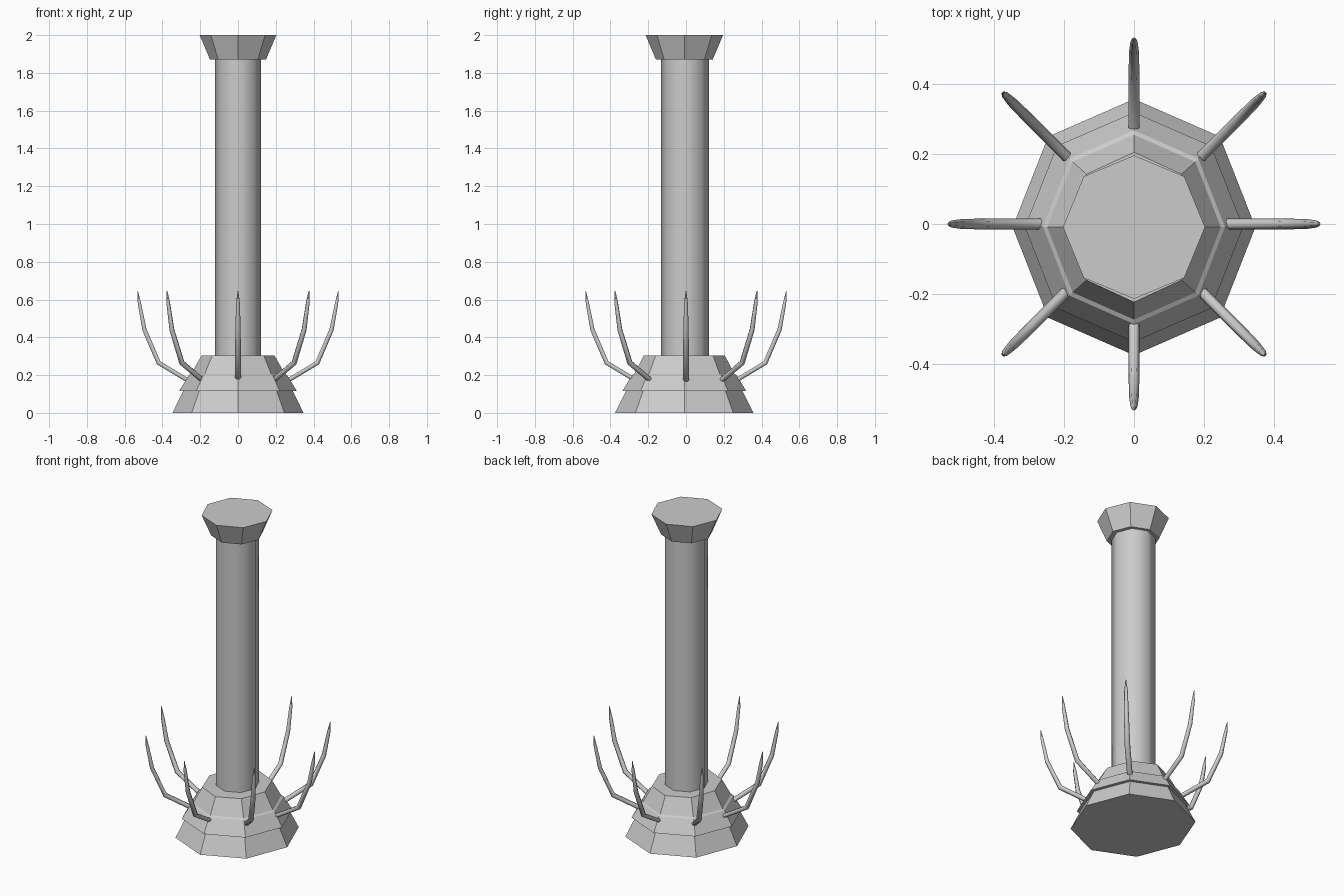
import bpy, bmesh
from math import cos, sin, pi
from mathutils import Vector, Matrix

if "Cube" in bpy.data.objects:
    bpy.data.objects.remove(bpy.data.objects["Cube"])


def make_object(name, bm):
    bmesh.ops.recalc_face_normals(bm, faces=bm.faces)
    mesh = bpy.data.meshes.new(name)
    bm.to_mesh(mesh)
    bm.free()
    ob = bpy.data.objects.new(name, mesh)
    bpy.context.collection.objects.link(ob)
    return ob


def skin(bm, rings):
    # Bridge successive vertex rings and cap both ends
    loops = [[bm.verts.new(p) for p in r] for r in rings]
    n = len(loops[0])
    for a, b in zip(loops, loops[1:]):
        for i in range(n):
            j = (i + 1) % n
            bm.faces.new((a[i], a[j], b[j], b[i]))
    bm.faces.new(loops[0][::-1])
    bm.faces.new(loops[-1])


def octagon_stack(name, profile, cy=-0.009):
    # profile rows: x radius, y radius, height
    bm = bmesh.new()
    skin(bm, [[(rx * cos(k * pi / 4), cy + ry * sin(k * pi / 4), z) for k in range(8)]
              for rx, ry, z in profile])
    return make_object(name, bm)


# Stepped octagonal foot
octagon_stack("base", [(0.347, 0.366, 0), (0.29, 0.309, 0.115), (0.312, 0.328, 0.115),
                       (0.26, 0.277, 0.2), (0.248, 0.264, 0.207), (0.192, 0.214, 0.305)])

# Smooth-shaded octagonal shaft
column = octagon_stack("column", [(0.123, 0.127, 0.303), (0.123, 0.127, 1.872)], -0.005)
for p in column.data.polygons:
    p.use_smooth = len(p.vertices) == 4

# Flared capital
octagon_stack("capital", [(0.148, 0.15, 1.87), (0.203, 0.205, 2.0)])

# Eight curved prongs: radius, height, half width, half thickness
path = [(0.265, 0.172, 0.016, 0.013), (0.42, 0.265, 0.016, 0.014),
        (0.495, 0.44, 0.014, 0.013), (0.522, 0.58, 0.010, 0.010),
        (0.531, 0.645, 0.002, 0.002)]
for k in range(8):
    bm = bmesh.new()
    rings = []
    for i, (r, z, w, t) in enumerate(path):
        a, b = path[max(i - 1, 0)], path[min(i + 1, len(path) - 1)]
        d = Vector((b[0] - a[0], 0, b[1] - a[1])).normalized()
        across = Vector((-d.z, 0, d.x))
        rings.append([Vector((r, 0, z)) + across * t * cos(s * pi / 3 + pi / 6)
                      + Vector((0, w * sin(s * pi / 3 + pi / 6), 0)) for s in range(6)])
    skin(bm, rings)
    bm.transform(Matrix.Rotation(k * pi / 4, 4, 'Z'))
    ob = make_object(f"prong_{k + 1}", bm)
    for p in ob.data.polygons:
        p.use_smooth = len(p.vertices) == 4
